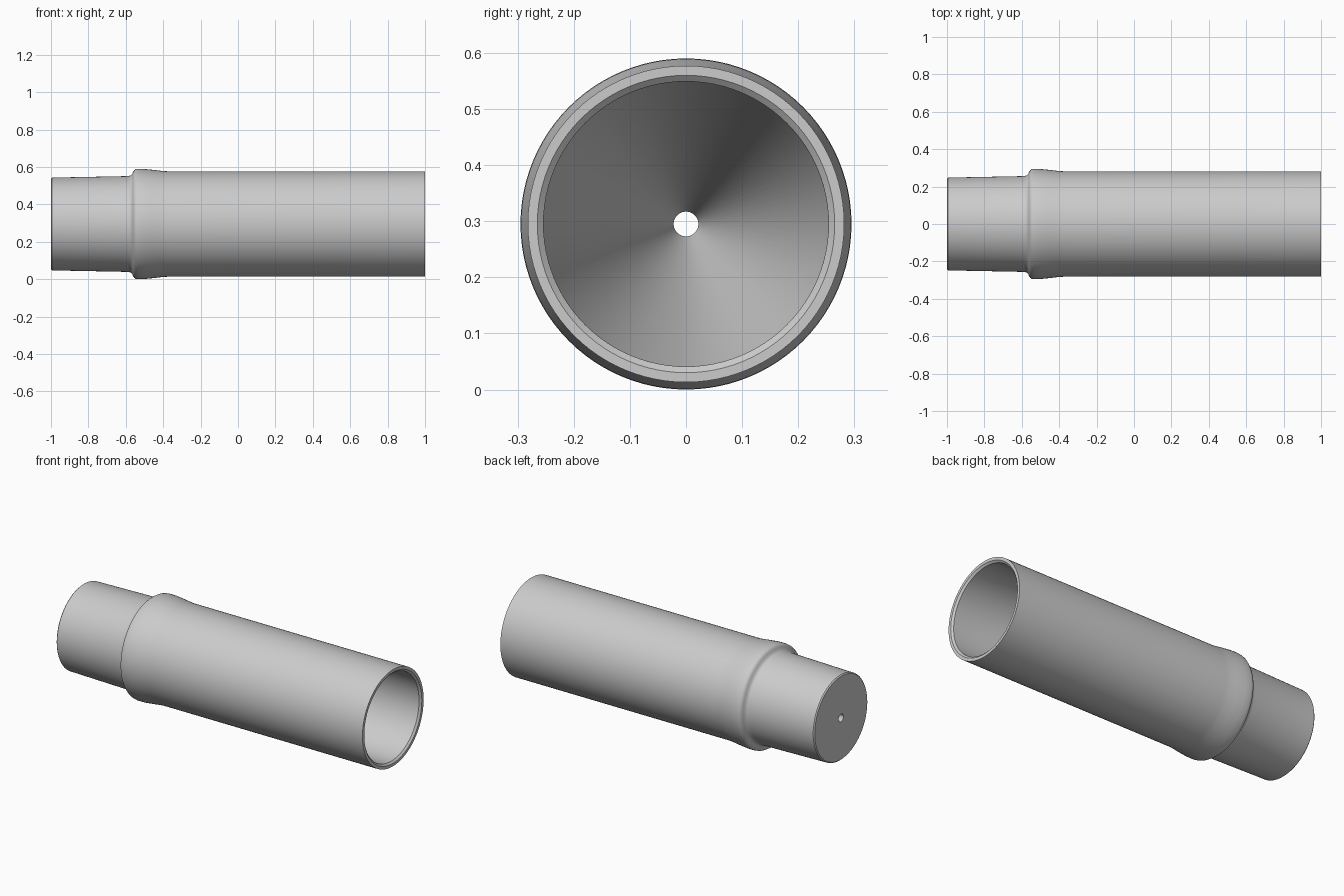
import bpy, bmesh, math
from mathutils import Vector, Matrix

if "Cube" in bpy.data.objects:
    bpy.data.objects.remove(bpy.data.objects["Cube"])

SEGMENTS = 96
AXIS_HEIGHT = 0.295


def make_material(name, color):
    mat = bpy.data.materials.new(name)
    mat.use_nodes = True
    mat.diffuse_color = color
    mat.node_tree.nodes["Principled BSDF"].inputs["Base Color"].default_value = color
    return mat


def lathe(name, profile, mat):
    """Revolve a closed (x, radius) profile about the x axis."""
    bm = bmesh.new()
    rings = []
    for i in range(SEGMENTS):
        turn = Matrix.Rotation(math.tau * i / SEGMENTS, 3, 'X')
        rings.append([bm.verts.new(turn @ Vector((x, 0, r))) for x, r in profile])
    count = len(profile)
    for i, ring in enumerate(rings):
        following = rings[(i + 1) % SEGMENTS]
        for j in range(count):
            k = (j + 1) % count
            bm.faces.new((ring[j], ring[k], following[k], following[j]))
    bmesh.ops.recalc_face_normals(bm, faces=bm.faces)
    mesh = bpy.data.meshes.new(name)
    bm.to_mesh(mesh)
    bm.free()
    mesh.materials.append(mat)
    obj = bpy.data.objects.new(name, mesh)
    bpy.context.collection.objects.link(obj)
    obj.location.z = AXIS_HEIGHT
    bpy.ops.object.select_all(action='DESELECT')
    obj.select_set(True)
    bpy.context.view_layer.objects.active = obj
    bpy.ops.object.shade_smooth_by_angle(angle=math.radians(32))
    return obj


# Tapered spigot, then rounded shoulder and collar, then straight barrel
outside = [(-1, 0.242), (-0.994, 0.248), (-0.59, 0.256), (-0.575, 0.259),
           (-0.567, 0.265), (-0.561, 0.278), (-0.556, 0.287), (-0.547, 0.293),
           (-0.535, 0.295), (-0.5, 0.294), (-0.45, 0.289), (-0.41, 0.284),
           (-0.38, 0.282), (1, 0.282)]

# Chamfered mouth, straight bore, conical floor and drain hole
inside = [(1, 0.265), (0.99, 0.254), (-0.5, 0.253), (-0.92, 0.022), (-1, 0.022)]

grey = make_material("plain grey", (0.6, 0.6, 0.6, 1))
lathe("tube_body", outside + inside, grey)
